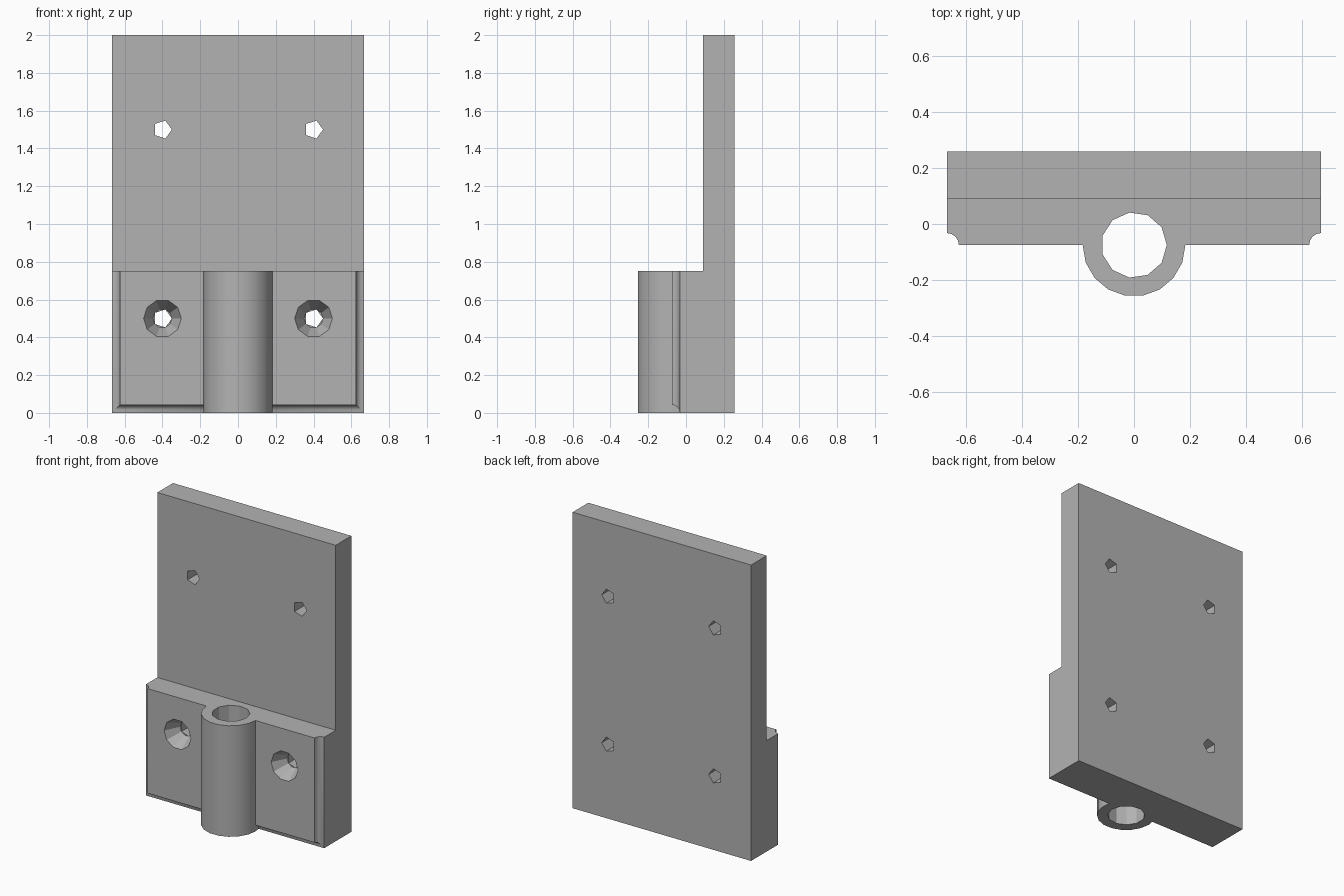
import bpy, bmesh
from math import sin, cos, pi, radians

cube = bpy.data.objects.get("Cube")
if cube:
    bpy.data.objects.remove(cube)

grey = bpy.data.materials.new("plain grey")
grey.use_nodes = True
colour = (0.45, 0.45, 0.45, 1)
grey.diffuse_color = colour
grey.node_tree.nodes["Principled BSDF"].inputs["Base Color"].default_value = colour

BACK, PLATE_FRONT, BLOCK_FRONT = 0.258, 0.091, -0.075
HALF_WIDTH, BLOCK_TOP, HEIGHT = 0.667, 0.75, 2.0
COVE = 0.043


def loft(name, start, end):
    """Closed solid between two matching rings of points."""
    bm = bmesh.new()
    a = [bm.verts.new(p) for p in start]
    b = [bm.verts.new(p) for p in end]
    bm.faces.new(a)
    bm.faces.new(b)
    for i in range(len(a)):
        j = (i + 1) % len(a)
        bm.faces.new((a[i], a[j], b[j], b[i]))
    bmesh.ops.recalc_face_normals(bm, faces=bm.faces)
    mesh = bpy.data.meshes.new(name)
    bm.to_mesh(mesh)
    bm.free()
    mesh.materials.append(grey)
    obj = bpy.data.objects.new(name, mesh)
    bpy.context.collection.objects.link(obj)
    return obj


def ring(axis, centre, radius, sides):
    """Polygon with its first corner towards +x (or +y around the x axis)."""
    x, y, z = centre
    pts = []
    for i in range(sides):
        c, s = radius * cos(2 * pi * i / sides), radius * sin(2 * pi * i / sides)
        pts.append({"x": (x, y + c, z + s),
                    "y": (x + c, y, z + s),
                    "z": (x + c, y + s, z)}[axis])
    return pts


def combine(target, other, operation):
    """Apply a boolean and discard the helper."""
    mod = target.modifiers.new(operation, 'BOOLEAN')
    mod.operation = operation
    mod.solver = 'EXACT'
    mod.object = other
    bpy.context.view_layer.objects.active = target
    bpy.ops.object.modifier_apply(modifier=mod.name)
    bpy.data.objects.remove(other)


# Back plate and thick lower block as one stepped profile
profile = [(BACK, 0), (BACK, HEIGHT), (PLATE_FRONT, HEIGHT),
           (PLATE_FRONT, BLOCK_TOP), (BLOCK_FRONT, BLOCK_TOP), (BLOCK_FRONT, 0)]
bracket = loft("mounting_bracket",
               [(-HALF_WIDTH, y, z) for y, z in profile],
               [(HALF_WIDTH, y, z) for y, z in profile])

# Hollow coves along the two sides and the bottom of the block
for side in (-1, 1):
    x = side * HALF_WIDTH
    combine(bracket, loft("side_cove", ring("z", (x, BLOCK_FRONT, -0.1), COVE, 16),
                          ring("z", (x, BLOCK_FRONT, 0.9), COVE, 16)), 'DIFFERENCE')
combine(bracket, loft("bottom_cove", ring("x", (-0.8, BLOCK_FRONT, 0), COVE, 16),
                      ring("x", (0.8, BLOCK_FRONT, 0), COVE, 16)), 'DIFFERENCE')

# Upright barrel with its bore
combine(bracket, loft("barrel", ring("z", (0, BLOCK_FRONT, 0), 0.183, 18),
                      ring("z", (0, BLOCK_FRONT, BLOCK_TOP), 0.183, 18)), 'UNION')
combine(bracket, loft("bore", ring("z", (0, BLOCK_FRONT, -0.1), 0.117, 11),
                      ring("z", (0, BLOCK_FRONT, 0.9), 0.117, 11)), 'DIFFERENCE')

# Screw holes, the lower pair countersunk
for x in (-0.4, 0.4):
    for z in (0.5, 1.5):
        combine(bracket, loft("screw_hole", ring("y", (x, -0.2, z), 0.05, 5),
                              ring("y", (x, 0.4, z), 0.05, 5)), 'DIFFERENCE')
    combine(bracket, loft("countersink", ring("y", (x, BLOCK_FRONT - 0.01, 0.5), 0.105, 10),
                          ring("y", (x, BLOCK_FRONT + 0.1, 0.5), 0.05, 10)), 'DIFFERENCE')

# Smooth the barrel and coves, keep everything else crisp
bpy.ops.object.select_all(action='DESELECT')
bracket.select_set(True)
bpy.context.view_layer.objects.active = bracket
bpy.ops.object.shade_smooth_by_angle(angle=radians(30))
